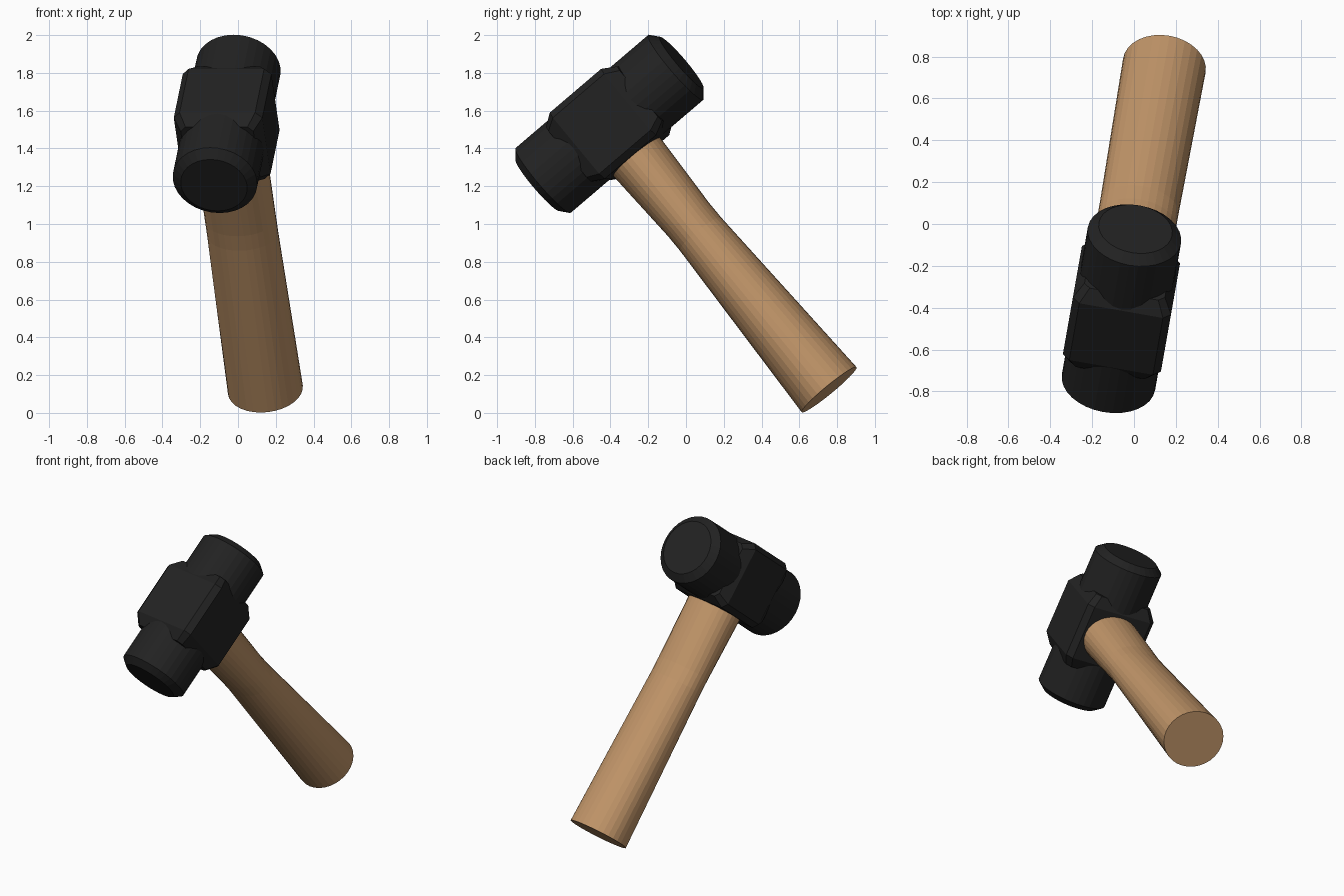
import bpy, bmesh
from math import sin, cos, pi, radians
from mathutils import Matrix

if "Cube" in bpy.data.objects:
    bpy.data.objects.remove(bpy.data.objects["Cube"])

# Pose of the whole tool: local y runs along the head, local -z along the handle
POSE = (Matrix.Translation((-0.06, -0.405, 1.53))
        @ Matrix.Rotation(radians(-10), 4, 'Z') @ Matrix.Rotation(radians(40), 4, 'X'))


def material(name, color):
    m = bpy.data.materials.new(name)
    m.diffuse_color = (*color, 1)
    m.use_nodes = True
    m.node_tree.nodes["Principled BSDF"].inputs["Base Color"].default_value = m.diffuse_color
    return m


def loft(name, rings, mat, smooth=None):
    """Skin a list of equal-length point rings and cap both ends."""
    bm = bmesh.new()
    loops = [[bm.verts.new(p) for p in ring] for ring in rings]
    n = len(loops[0])
    for a, b in zip(loops, loops[1:]):
        for i in range(n):
            j = (i + 1) % n
            bm.faces.new((a[i], a[j], b[j], b[i]))
    bm.faces.new(loops[0])
    bm.faces.new(loops[-1])
    bmesh.ops.recalc_face_normals(bm, faces=bm.faces)
    me = bpy.data.meshes.new(name)
    bm.to_mesh(me)
    bm.free()
    ob = bpy.data.objects.new(name, me)
    bpy.context.collection.objects.link(ob)
    me.materials.append(mat)
    ob.matrix_world = POSE
    return ob


def ellipse(n, rx, ry):
    return [(rx * cos(2 * pi * i / n), ry * sin(2 * pi * i / n)) for i in range(n)]


def octagon(hx, hz, c):
    """Rectangle with cut corners."""
    return [(hx, -hz + c), (hx, hz - c), (hx - c, hz), (-hx + c, hz),
            (-hx, hz - c), (-hx, -hz + c), (-hx + c, -hz), (hx - c, -hz)]


steel = material("dark_steel", (0.016, 0.016, 0.016))
wood = material("wood", (0.53, 0.30, 0.14))

# Striking cylinder with chamfered faces
profile = [(-0.505, 0.178), (-0.465, 0.226), (0.465, 0.226), (0.505, 0.178)]
loft("striking_head", [[(x, y, z) for x, z in ellipse(32, r, r)] for y, r in profile], steel)

# Square centre block, edges cut and ends tapering into the cylinder
block = [(-0.25, 0.82), (-0.18, 1), (0.18, 1), (0.25, 0.82)]
loft("centre_block", [[(x * s, y, z * s) for x, z in octagon(0.238, 0.229, 0.035)]
                      for y, s in block], steel)

# Handle: even width sideways, waisted near the head
sections = [(0.0, 0.19, 0.17), (-0.23, 0.19, 0.16), (-0.66, 0.19, 0.139),
            (-0.76, 0.19, 0.139), (-1.837, 0.2, 0.188)]
loft("handle", [[(x, y, z) for x, y in ellipse(32, rx, ry)] for z, rx, ry in sections], wood)
